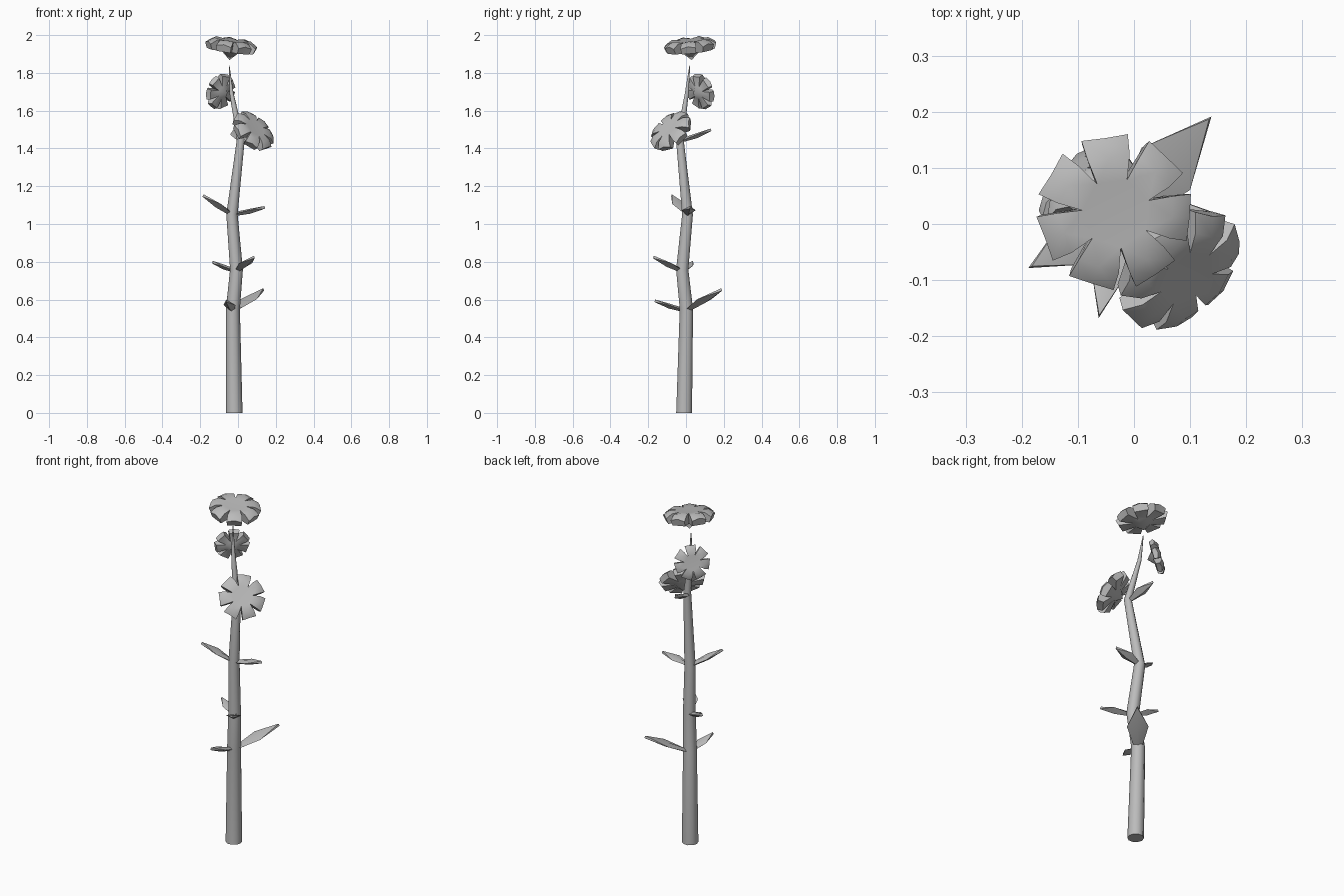
import bpy, bmesh, math
from mathutils import Vector, Matrix

if "Cube" in bpy.data.objects:
    bpy.data.objects.remove(bpy.data.objects["Cube"])

gray = bpy.data.materials.new("plain_gray")
gray.diffuse_color = (0.5, 0.5, 0.5, 1)
gray.use_nodes = True
gray.node_tree.nodes["Principled BSDF"].inputs["Base Color"].default_value = gray.diffuse_color


def finish(bm, name, angle):
    bmesh.ops.recalc_face_normals(bm, faces=bm.faces)
    me = bpy.data.meshes.new(name)
    bm.to_mesh(me)
    bm.free()
    me.materials.append(gray)
    ob = bpy.data.objects.new(name, me)
    bpy.context.collection.objects.link(ob)
    bpy.ops.object.select_all(action='DESELECT')
    ob.select_set(True)
    bpy.context.view_layer.objects.active = ob
    bpy.ops.object.shade_smooth_by_angle(angle=math.radians(angle))
    return ob


def bridge(bm, a, b):
    n = len(a)
    for i in range(n):
        bm.faces.new((a[i], a[(i + 1) % n], b[(i + 1) % n], b[i]))


# Stem: tapered zigzag tube (x, y, z, radius)
def stem(path, sides=10):
    bm = bmesh.new()
    rings = []
    for x, y, z, r in path:
        rings.append([bm.verts.new((x + r * math.cos(math.tau * i / sides),
                                    y + r * math.sin(math.tau * i / sides), z))
                      for i in range(sides)])
    for a, b in zip(rings, rings[1:]):
        bridge(bm, a, b)
    bm.faces.new(rings[0])
    bm.faces.new(rings[-1])
    finish(bm, "stem", 50)


# Leaf: thick pointed diamond from base to tip
def leaf(name, base, tip, ratio=0.42):
    base, tip = Vector(base), Vector(tip)
    d = tip - base
    side = d.cross(Vector((0, 0, 1))).normalized()
    up = side.cross(d).normalized()
    w = d.length * ratio / 2
    bm = bmesh.new()
    rings = []
    for t, half, top, low in ((0, w * 0.3, 0.010, 0.010),
                              (0.52, w, 0.006, 0.020)):
        c = base + d * t
        rings.append([bm.verts.new(c + o) for o in
                      (side * half, up * top, -side * half, -up * low)])
    bridge(bm, *rings)
    bm.faces.new(rings[0])
    hi, lo = bm.verts.new(tip), bm.verts.new(tip - up * 0.014)
    l, t, r, b = rings[1]
    for f in ((l, t, hi), (t, r, hi), (r, b, lo), (b, l, lo),
              (l, hi, lo), (r, lo, hi)):
        bm.faces.new(f)
    finish(bm, name, 50)


# Flower: cone underneath, flat centre, seven thick drooping petals
def flower(name, tip, normal, scale, turn, petals=7):
    bm = bmesh.new()
    step = math.tau / petals

    def at(a, r, h, off=0.0):
        return bm.verts.new((r * math.cos(a) - off * math.sin(a),
                             r * math.sin(a) + off * math.cos(a), h))

    centre, point = at(0, 0, 0.105), at(0, 0, 0)
    start = math.radians(turn)
    top = [at(start + (i - 0.5) * step, 0.062, 0.105) for i in range(petals)]
    low = [at(start + (i - 0.5) * step, 0.050, 0.045) for i in range(petals)]
    for i in range(petals):
        a, j = start + i * step, (i + 1) % petals
        bm.faces.new((centre, top[i], top[j]))
        bm.faces.new((point, low[j], low[i]))
        mid = [at(a, 0.100, h, o) for o, h in
               ((-0.038, 0.103), (0, 0.112), (0.038, 0.103))]
        rim = [at(a, 0.134, h, o) for o, h in
               ((-0.042, 0.080), (0, 0.090), (0.042, 0.080))]
        und = [at(a, 0.122, 0.050, o) for o in (-0.038, 0, 0.038)]
        for f in ((top[i], mid[0], mid[1]), (top[i], mid[1], top[j]),
                  (top[j], mid[1], mid[2]),
                  (low[i], und[1], und[0]), (low[i], low[j], und[1]),
                  (low[j], und[2], und[1]),
                  (top[i], low[i], und[0], rim[0], mid[0]),
                  (top[j], mid[2], rim[2], und[2], low[j])):
            bm.faces.new(f)
        for k in (0, 1):
            bm.faces.new((mid[k], rim[k], rim[k + 1], mid[k + 1]))
            bm.faces.new((rim[k], und[k], und[k + 1], rim[k + 1]))
    rot = Vector((0, 0, 1)).rotation_difference(Vector(normal).normalized())
    bm.transform(Matrix.LocRotScale(Vector(tip), rot, Vector((scale,) * 3)))
    finish(bm, name, 42)


stem([(-0.02, -0.01, 0, 0.044), (-0.027, 0.002, 0.55, 0.037),
      (-0.008, -0.02, 0.76, 0.034), (-0.032, 0.008, 1.05, 0.030),
      (0.015, -0.033, 1.45, 0.021), (-0.034, 0.004, 1.69, 0.011),
      (-0.047, 0.02, 1.84, 0.002)])

nodes = [(-0.027, 0.002, 0.54), (-0.008, -0.02, 0.75),
         (-0.032, 0.008, 1.05), (0.01, -0.03, 1.44)]
leaf("lower_leaf_back", nodes[0], (0.134, 0.187, 0.66))
leaf("lower_leaf_front", nodes[0], (-0.062, -0.163, 0.60), 0.36)
leaf("middle_leaf_front", nodes[1], (0.085, -0.17, 0.832))
leaf("middle_leaf_left", nodes[1], (-0.133, 0.037, 0.805))
leaf("upper_leaf_left", nodes[2], (-0.182, -0.075, 1.157))
leaf("upper_leaf_right", nodes[2], (0.14, 0.02, 1.095))
leaf("top_leaf_back", nodes[3], (-0.02, 0.13, 1.505))

flower("top_flower", (-0.045, 0.03, 1.868), (0.13, -0.10, 1), 1.0, 98)
flower("front_flower", (0.042, -0.042, 1.450), (0.56, -0.56, 0.62), 0.91, 20)
flower("back_flower", (-0.058, 0.040, 1.688), (-0.65, 0.70, 0.25), 0.70, 60)
